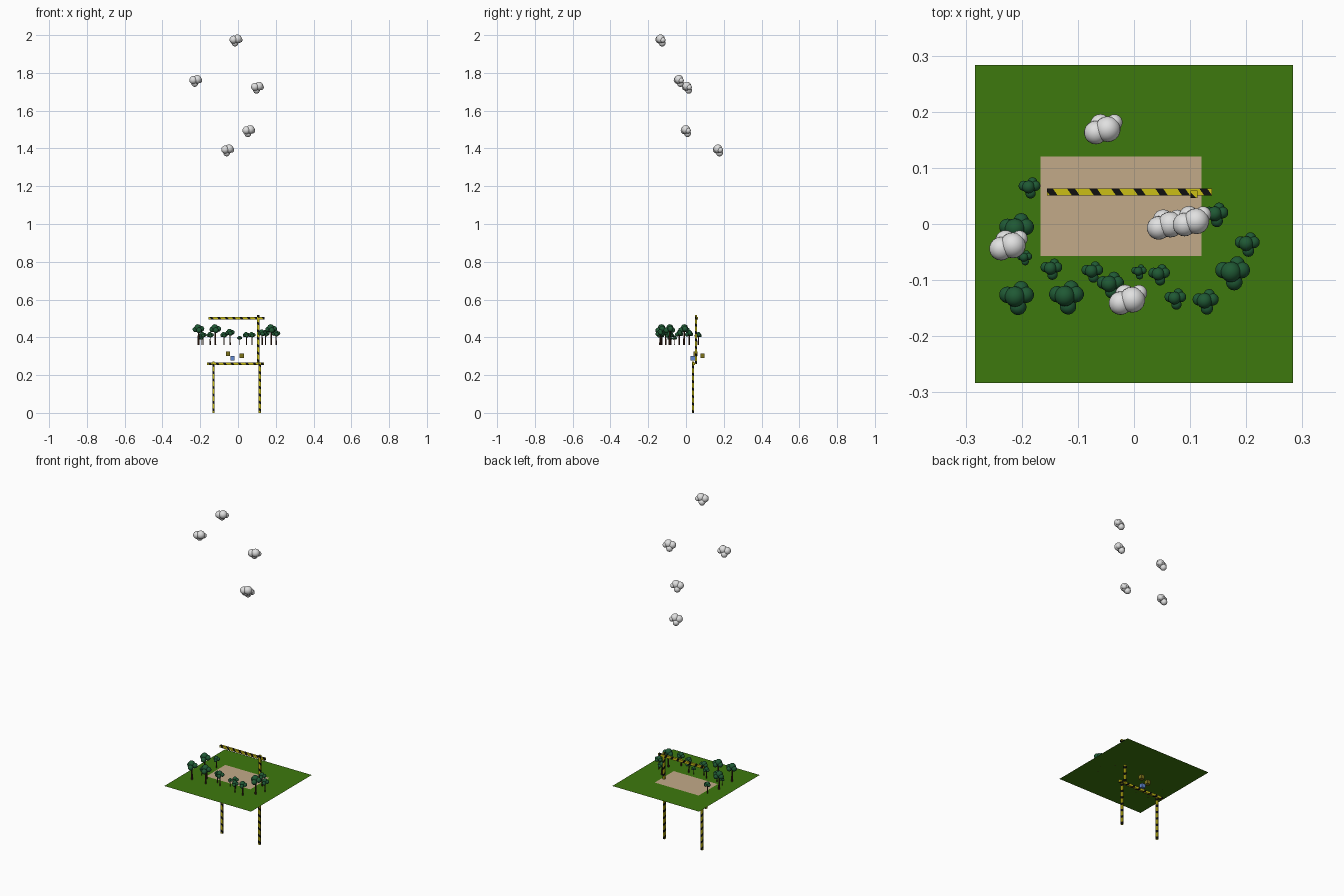
import bpy, bmesh, math
from mathutils import Vector, Matrix

if "Cube" in bpy.data.objects:
    bpy.data.objects.remove(bpy.data.objects["Cube"])


def mat(name, r, g, b):
    m = bpy.data.materials.new(name)
    m.diffuse_color = (r, g, b, 1)
    m.use_nodes = True
    m.node_tree.nodes["Principled BSDF"].inputs["Base Color"].default_value = m.diffuse_color
    return m


GRASS = mat("grass green", .048, .19, .004)
SAND = mat("sand", .54, .40, .25)
LEAF = mat("leaf green", .014, .10, .035)
BARK = mat("bark brown", .06, .024, .012)
YELLOW = mat("hazard yellow", .60, .52, .008)
BLACK = mat("hazard black", .005, .005, .005)
WHITE = mat("cloud white", .75, .75, .75)
BLUE = mat("crate blue", .12, .25, .65)
OLIVE = mat("crate olive", .20, .17, .01)


def finish(name, bm, mats):
    me = bpy.data.meshes.new(name)
    bm.to_mesh(me)
    bm.free()
    for m in mats:
        me.materials.append(m)
    ob = bpy.data.objects.new(name, me)
    bpy.context.collection.objects.link(ob)
    return ob


def box_bm(lo, hi):
    lo, hi = Vector(lo), Vector(hi)
    bm = bmesh.new()
    bmesh.ops.create_cube(bm, size=1, matrix=Matrix.Translation((lo + hi) / 2)
                          @ Matrix.Diagonal((*(hi - lo), 1)))
    return bm


def sheet(name, x0, x1, y0, y1, z, m):
    bm = bmesh.new()
    bm.faces.new([bm.verts.new(p) for p in
                  ((x0, y0, z), (x1, y0, z), (x1, y1, z), (x0, y1, z))])
    finish(name, bm, [m])


def hazard_beam(name, lo, hi, pitch=.0393, band=.014):
    """Square beam cut by slanted planes into yellow and black bands."""
    bm = box_bm(lo, hi)
    size = Vector(hi) - Vector(lo)
    axis = max(range(3), key=lambda i: size[i])
    n = Vector((.7, .7, .7))
    n[axis] = 1
    start = Vector(lo)
    for k in range(int((size[axis] + .03) / pitch) + 1):
        for off in (.014, .014 + band):
            co = start.copy()
            co[axis] += k * pitch + off
            bmesh.ops.bisect_plane(bm, geom=bm.verts[:] + bm.edges[:] + bm.faces[:],
                                   plane_co=co, plane_no=n, dist=1e-6)
    for f in bm.faces:
        d = (f.calc_center_median() - start).dot(n)
        f.material_index = int(0 < (d - .014) and (d - .014) % pitch < band)
    return finish(name, bm, [YELLOW, BLACK])


def balls(bm, centre, scale, blobs):
    for x, y, z, r in blobs:
        bmesh.ops.create_uvsphere(bm, u_segments=18, v_segments=12, radius=r * scale,
                                  matrix=Matrix.Translation(Vector(centre) + Vector((x, y, z)) * scale))
    for f in bm.faces:
        f.smooth = True


# Ground and building plot
G = .36
sheet("lawn", -.283, .283, -.283, .283, G, GRASS)
sheet("sand_plot", -.167, .12, -.057, .12, G + .0015, SAND)

# Lower gantry
T = .0063
for label, x, top in (("left", -.13, .272), ("right", .115, .266)):
    hazard_beam("gantry_post_" + label, (x - T, .037 - T, 0), (x + T, .037 + T, top))
hazard_beam("gantry_beam", (-.164, .041 - T, .253), (.137, .041 + T, .266))

# Upper crane
hazard_beam("crane_mast", (.107 - T, .053 - T, .26), (.107 + T, .053 + T, .517))
hazard_beam("crane_jib", (-.155, .051, .494), (.139, .0635, .507))

# Crates hanging under the plot
for name, c, m in (("olive_crate_1", (-.053, .05, .314), OLIVE),
                   ("olive_crate_2", (.02, .087, .303), OLIVE),
                   ("blue_crate", (-.029, .035, .29), BLUE)):
    h = Vector((.0115,) * 3)
    finish(name, box_bm(Vector(c) - h, Vector(c) + h), [m])

# Trees: x, y, crown radius
TREES = ((-.186, .065, .02), (-.209, -.01, .032), (-.195, -.06, .014),
         (-.209, -.131, .032), (-.147, -.08, .02), (-.12, -.13, .032),
         (-.074, -.085, .02), (-.042, -.108, .025), (.009, -.085, .014),
         (.045, -.09, .02), (.074, -.133, .02), (.128, -.138, .024),
         (.176, -.087, .032), (.202, -.036, .023), (.146, .017, .023))
CROWN = ((-.1, .05, 2.85, .57), (.5, .15, 2.65, .46), (-.52, .15, 2.55, .46),
         (.08, -.52, 2.4, .46), (.25, .5, 2.45, .42))
for i, (x, y, r) in enumerate(TREES, 1):
    bm = bmesh.new()
    balls(bm, (x, y, G), r, CROWN)
    finish(f"tree_crown_{i}", bm, [LEAF])
    bm = bmesh.new()
    bmesh.ops.create_cone(bm, cap_ends=True, segments=10, radius1=.16 * r, radius2=.12 * r,
                          depth=2.4 * r, matrix=Matrix.Translation((x, y, G + 1.2 * r)))
    finish(f"tree_trunk_{i}", bm, [BARK])

# Clouds
PUFFS = ((-.013, -.007, .004, .021), (.008, -.001, .008, .023),
         (-.005, .008, -.014, .018), (.02, .011, .002, .0145))
for i, c in enumerate(((-.011, -.134, 1.972), (-.224, -.037, 1.758), (.103, .006, 1.722),
                       (.057, 0, 1.492), (-.055, .17, 1.39)), 1):
    bm = bmesh.new()
    balls(bm, c, 1, PUFFS)
    finish(f"cloud_{i}", bm, [WHITE])
